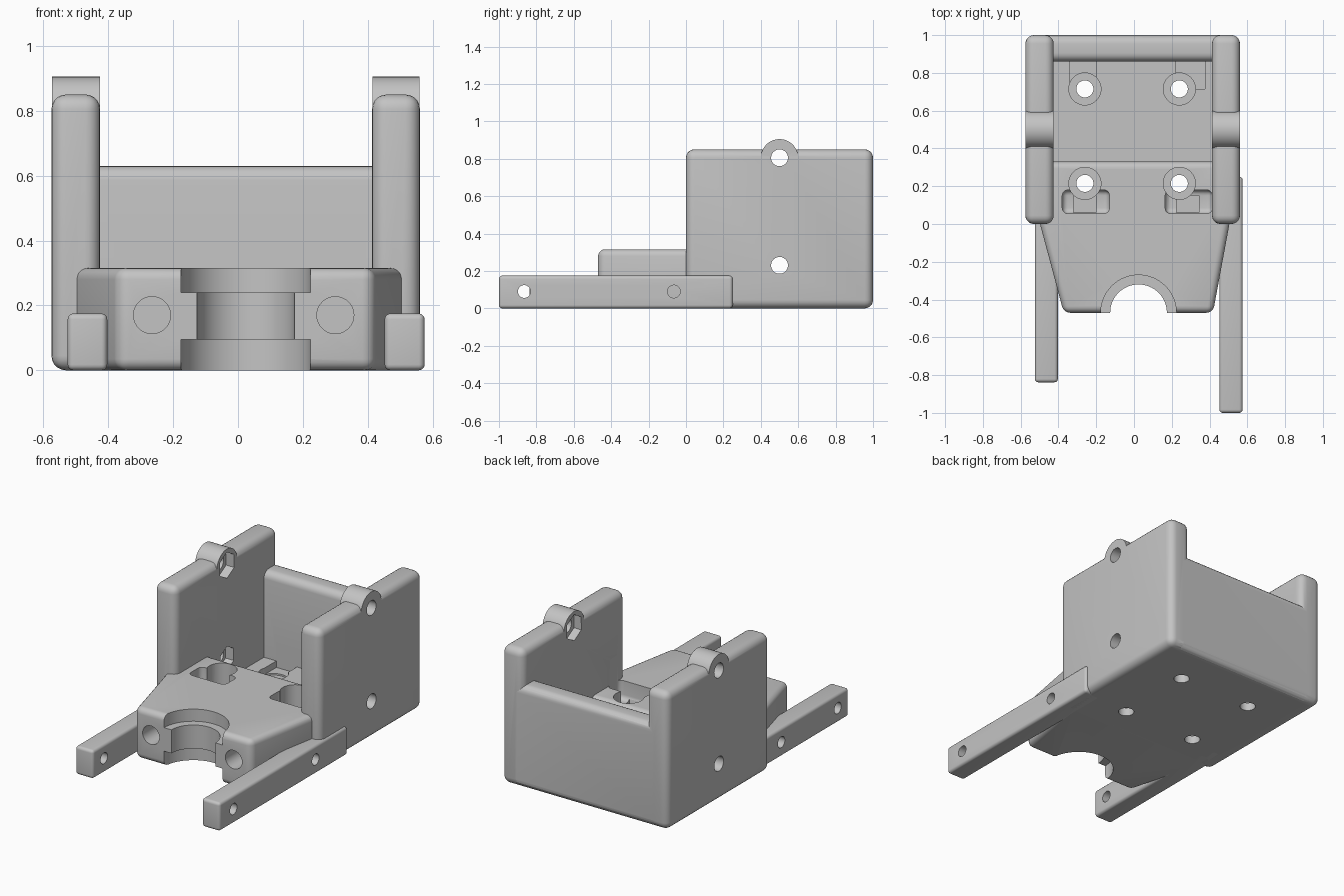
import bpy, bmesh, math
from mathutils import Matrix, Vector

if "Cube" in bpy.data.objects:
    bpy.data.objects.remove(bpy.data.objects["Cube"], do_unlink=True)

grey = bpy.data.materials.new("plain grey")
grey.use_nodes = True
grey.diffuse_color = (0.55, 0.55, 0.55, 1)
grey.node_tree.nodes["Principled BSDF"].inputs["Base Color"].default_value = (0.55, 0.55, 0.55, 1)


def finish(name, bm, bevel=0):
    if bevel:
        bmesh.ops.bevel(bm, geom=bm.edges[:], offset=bevel, segments=5,
                        profile=0.5, affect='EDGES', clamp_overlap=True)
    bmesh.ops.recalc_face_normals(bm, faces=bm.faces[:])
    mesh = bpy.data.meshes.new(name)
    bm.to_mesh(mesh)
    bm.free()
    mesh.materials.append(grey)
    obj = bpy.data.objects.new(name, mesh)
    bpy.context.collection.objects.link(obj)
    return obj


def box(name, x, y, z, bevel=0):
    bm = bmesh.new()
    bmesh.ops.create_cube(bm, size=1)
    for v in bm.verts:
        for i, (lo, hi) in enumerate((x, y, z)):
            v.co[i] = lo if v.co[i] < 0 else hi
    return finish(name, bm, bevel)


def rod(name, start, end, radius, sides=40):
    # Cylinder or prism between two points
    a, b = Vector(start), Vector(end)
    turn = (b - a).to_track_quat('Z', 'Y').to_matrix().to_4x4()
    bm = bmesh.new()
    bmesh.ops.create_cone(bm, cap_ends=True, segments=sides, radius1=radius, radius2=radius,
                          depth=(b - a).length, matrix=Matrix.Translation((a + b) / 2) @ turn)
    return finish(name, bm)


def prism(name, outline, height, bevel):
    bm = bmesh.new()
    face = bm.faces.new([bm.verts.new((x, y, 0)) for x, y in outline])
    top = bmesh.ops.extrude_face_region(bm, geom=[face])["geom"]
    bmesh.ops.translate(bm, verts=[g for g in top if isinstance(g, bmesh.types.BMVert)],
                        vec=(0, 0, height))
    return finish(name, bm, bevel)


def combine(target, tools, operation):
    for tool in tools:
        mod = target.modifiers.new("shape", 'BOOLEAN')
        mod.operation, mod.object, mod.solver = operation, tool, 'EXACT'
        with bpy.context.temp_override(object=target, active_object=target):
            bpy.ops.object.modifier_apply(modifier=mod.name)
        bpy.data.objects.remove(tool, do_unlink=True)


# Open tray: floor, back wall and side walls
body = box("cradle_body", (-.53, .51), (.05, .95), (0, .1))
parts = [box("back_wall", (-.53, .51), (.86, 1), (0, .63), .045)]
walls = ((-.575, -.425), (.413, .561))
for x in walls:
    parts.append(box("side_wall", x, (0, 1), (0, .85), .045))

# Tapered front block
parts.append(prism("front_block", [(-.503, .02), (-.372, -.47), (.418, -.47),
                                   (.509, .02), (.463, .33), (-.467, .33)], .315, .035))
combine(body, parts, 'UNION')

# Hinge lugs, a hair inside the wall faces
combine(body, [rod("hinge_lug", (a + .001, .5, .805), (b - .001, .5, .805), .1)
               for a, b in walls], 'UNION')

# Stepped half-round seat in the nose
cuts = []
for radius, low, high in ((.15, -.1, .5), (.2, .24, .5), (.2, -.1, .095)):
    cuts.append(rod("seat_cut", (.024, -.47, low), (.024, -.47, high), radius, 64))

# Pin holes and hexagonal nut pockets, wall by wall
for z, nut in ((.23, .075), (.805, .08)):
    for outer, inner, seat in ((-.7, -.3, -.48), (.7, .3, .463)):
        cuts.append(rod("nut_cut", (inner, .5, z), (seat, .5, z), nut, 6))
        cuts.append(rod("pin_cut", (inner, .5, z), (outer, .5, z), .045))

# Floor screws with counterbores and rear channels
for x in (-.26, .24):
    for y in (.215, .715):
        cuts.append(rod("floor_hole_cut", (x, y, -.1), (x, y, .5), .045))
        cuts.append(rod("counterbore_cut", (x, y, .05), (x, y, .5), .085))
for x in ((-.34, -.2), (.22, .375)):
    cuts.append(box("channel_cut", x, (.715, .86), (.06, .2)))

# Blind clamp screw holes and rounded pockets in the block
for x, pocket in ((-.265, -.255), (.3, .29)):
    cuts.append(rod("clamp_hole_cut", (x, -.6, .17), (x, .04, .17), .057))
    cuts.append(box("pocket_cut", (pocket - .125, pocket + .125), (.055, .18), (.2, .5), .03))
    cuts.append(box("deep_pocket_cut", (pocket - .065, pocket + .055), (.06, .15), (.08, .5)))
combine(body, cuts, 'DIFFERENCE')

# Forward arms with cross holes
objects = [body]
for name, x, y, holes in (("right_arm", (-.525, -.403), (-.838, .2), (-.73, -.18)),
                          ("left_arm", (.452, .575), (-1, .25), (-.865, -.065))):
    arm = box(name, x, y, (0, .175), .018)
    combine(arm, [rod("arm_hole_cut", (x[0] - .1, h, .09), (x[1] + .1, h, .09), .034)
                  for h in holes], 'DIFFERENCE')
    objects.append(arm)

# Smooth rounded edges, keep corners crisp
for obj in objects:
    bpy.ops.object.select_all(action='DESELECT')
    obj.select_set(True)
    bpy.context.view_layer.objects.active = obj
    bpy.ops.object.shade_smooth_by_angle(angle=math.radians(30))
